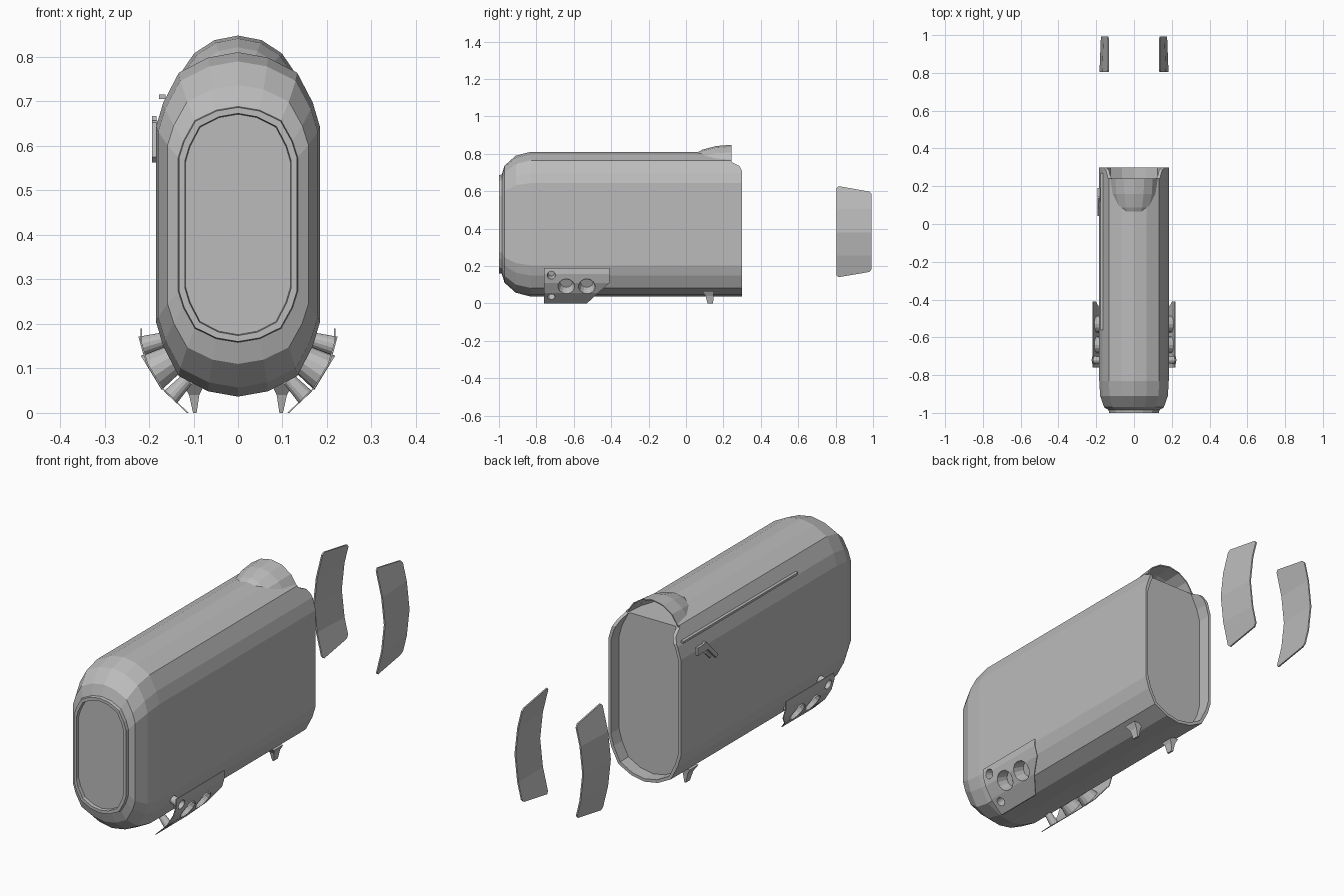
import bpy, bmesh, math
from mathutils import Matrix, Vector

cube = bpy.data.objects.get("Cube")
if cube:
    bpy.data.objects.remove(cube, do_unlink=True)

grey = bpy.data.materials.new("plain grey")
grey.use_nodes = True
grey.diffuse_color = (0.5, 0.5, 0.5, 1)
grey.node_tree.nodes["Principled BSDF"].inputs["Base Color"].default_value = (0.5, 0.5, 0.5, 1)


def finish(name, bm, closed=True):
    if closed:
        bmesh.ops.recalc_face_normals(bm, faces=bm.faces)
    mesh = bpy.data.meshes.new(name)
    bm.to_mesh(mesh)
    bm.free()
    mesh.materials.append(grey)
    ob = bpy.data.objects.new(name, mesh)
    bpy.context.collection.objects.link(ob)
    return ob


def loft(name, rings):
    """Skin a list of equal-length point loops and cap both ends."""
    bm = bmesh.new()
    loops = [[bm.verts.new(p) for p in ring] for ring in rings]
    n = len(loops[0])
    for a, b in zip(loops, loops[1:]):
        for i in range(n):
            bm.faces.new((a[i], a[(i + 1) % n], b[(i + 1) % n], b[i]))
    bm.faces.new(loops[0])
    bm.faces.new(loops[-1])
    return finish(name, bm)


def prism_x(name, outline, x0, x1):
    return loft(name, [[(x, y, z) for y, z in outline] for x in (x0, x1)])


def box(name, size, centre, tilt=0):
    bm = bmesh.new()
    m = Matrix.Translation(centre) @ Matrix.Rotation(tilt, 4, 'X') @ Matrix.Diagonal((*size, 1))
    bmesh.ops.create_cube(bm, size=1, matrix=m)
    return finish(name, bm)


def boolean(ob, cutter, operation='DIFFERENCE'):
    cutter.hide_render = True
    mod = ob.modifiers.new("cut", 'BOOLEAN')
    mod.operation, mod.solver, mod.object = operation, 'EXACT', cutter
    bpy.context.view_layer.objects.active = ob
    bpy.ops.object.modifier_apply(modifier=mod.name)
    bpy.data.objects.remove(cutter, do_unlink=True)


def curved_sheet(name, path, thick, outline, side):
    """Thin sheet bent along an x-z path, trimmed to a y-z outline."""
    loop = path + [(x - thick, z) for x, z in reversed(path)]
    ys = [p[0] for p in outline]
    ob = loft(name, [[(side * x, y, z) for x, z in loop] for y in (min(ys) - .01, max(ys) + .01)])
    boolean(ob, prism_x("trim", outline, side * .02, side * .4), 'INTERSECT')
    return ob


def cone(name, centre, axis, r1, r2, length, caps):
    """Cone starting at the centre and running along the axis."""
    bm = bmesh.new()
    rot = Vector(axis).to_track_quat('Z', 'Y').to_matrix().to_4x4()
    m = Matrix.Translation(centre) @ rot @ Matrix.Translation((0, 0, length / 2))
    bmesh.ops.create_cone(bm, cap_ends=caps, segments=14, radius1=r1, radius2=r2, depth=length, matrix=m)
    return finish(name, bm)


# Body: faceted capsule section lofted along y, with rimmed nose and recessed tail
MID = .4235
quarter = [(0, .387), (.067, .375), (.133, .341), (.168, .274), (.184, .22)]
right = quarter + [(x, -z) for x, z in reversed(quarter)]
section = right + [(-x, z) for x, z in reversed(right[1:-1])]
stations = [(-.985, .64, .64), (-1, .65, .645), (-1, .72, .68), (-.985, .73, .685),
            (-.97, .86, .81), (-.91, .975, .947), (-.83, 1, 1),
            (.3, 1, 1), (.3, .93, .965), (.24, .93, .965)]
body = loft("body", [[(x * sx, y, MID + z * sz) for x, z in section] for y, sx, sz in stations])

# Notch in the top of the tail rim
boolean(body, prism_x("notch", [(.24, .757), (.285, .735), (.31, .69), (.31, 1), (.24, 1)], -.3, .3))


# Hood: quarter ellipsoid shell over a matching cavity
def ellipsoid(scale):
    bm = bmesh.new()
    m = (Matrix.Translation((0, .24, .71)) @ Matrix.Diagonal((.14 * scale, .26 * scale, .138 * scale, 1))
         @ Matrix.Rotation(math.pi / 2, 4, 'X'))
    bmesh.ops.create_uvsphere(bm, u_segments=16, v_segments=10, radius=1, matrix=m)
    return bm


def clip(bm, point, normal, fill):
    geom = bm.verts[:] + bm.edges[:] + bm.faces[:]
    bmesh.ops.bisect_plane(bm, geom=geom, plane_co=point, plane_no=normal, clear_outer=True)
    if fill:
        bmesh.ops.holes_fill(bm, edges=[e for e in bm.edges if e.is_boundary], sides=0)


bm = ellipsoid(.96)
clip(bm, (0, 0, .757), (0, 0, -1), True)
boolean(body, finish("cavity", bm))
bm = ellipsoid(1)
clip(bm, (0, 0, .75), (0, 0, -1), False)
clip(bm, (0, .242, 0), (0, 1, 0), False)
hood = finish("hood", bm)
solid = hood.modifiers.new("thickness", 'SOLIDIFY')
solid.thickness = .005

# Parts repeated on both sides
bracket_path = [(.219, .2), (.22, .157), (.206, .11), (.173, .056), (.113, -.002)]
bracket_outline = [(-.76, 0), (-.53, 0), (-.41, .11), (-.41, .19), (-.76, .19)]
# y, x, z, radius, outward direction in x and z
ports = [(-.64, .195, .09, .045, .85, -.52), (-.53, .195, .09, .045, .85, -.52),
         (-.72, .218, .15, .022, .96, -.27), (-.72, .152, .035, .02, .68, -.73)]
panel_path = [(.135, .125), (.167, .255), (.181, .38), (.167, .505), (.135, .635)]
panel_outline = [(.805, .15), (.815, .14), (.98, .168), (.992, .182),
                 (.992, .585), (.98, .598), (.815, .627), (.805, .617)]

for side, label in ((1, "left"), (-1, "right")):
    # Bracket plate with flared tubes running in to the body
    plate = curved_sheet(label + "_bracket", bracket_path, .004, bracket_outline, side)
    for i, (y, x, z, r, nx, nz) in enumerate(ports):
        axis = Vector((-side * nx, 0, -nz))
        centre = Vector((side * x, y, z))
        boolean(plate, cone("hole", centre - axis * .03, axis, r, r, .05, True))
        cone(f"{label}_bracket_tube_{i + 1}", centre, axis, r, r * .75, .055, False)

    # Tapered foot
    loft(label + "_foot", [[(side * x, y, z) for x, y in ((x0, y0), (x1, y0), (x1, y1), (x0, y1))]
                           for x0, x1, y0, y1, z in ((.075, .124, .085, .15, .066),
                                                     (.087, .11, .105, .147, .04),
                                                     (.093, .101, .115, .145, 0))])

    # Detached bowed panel behind the body
    panel = curved_sheet(label + "_rear_panel", panel_path, .007, panel_outline, side)
    for v in panel.data.vertices:
        v.co.x -= side * .04 * (v.co.y - .85)

# Side rail and latch
box("side_rail", (.014, .83, .01), (-.17, -.145, .71))
box("latch_plate", (.012, .07, .035), (-.187, .155, .64))
box("latch_lever", (.01, .13, .018), (-.188, .095, .615), math.radians(45))
box("latch_pin", (.008, .05, .012), (-.187, .11, .598), math.radians(45))
